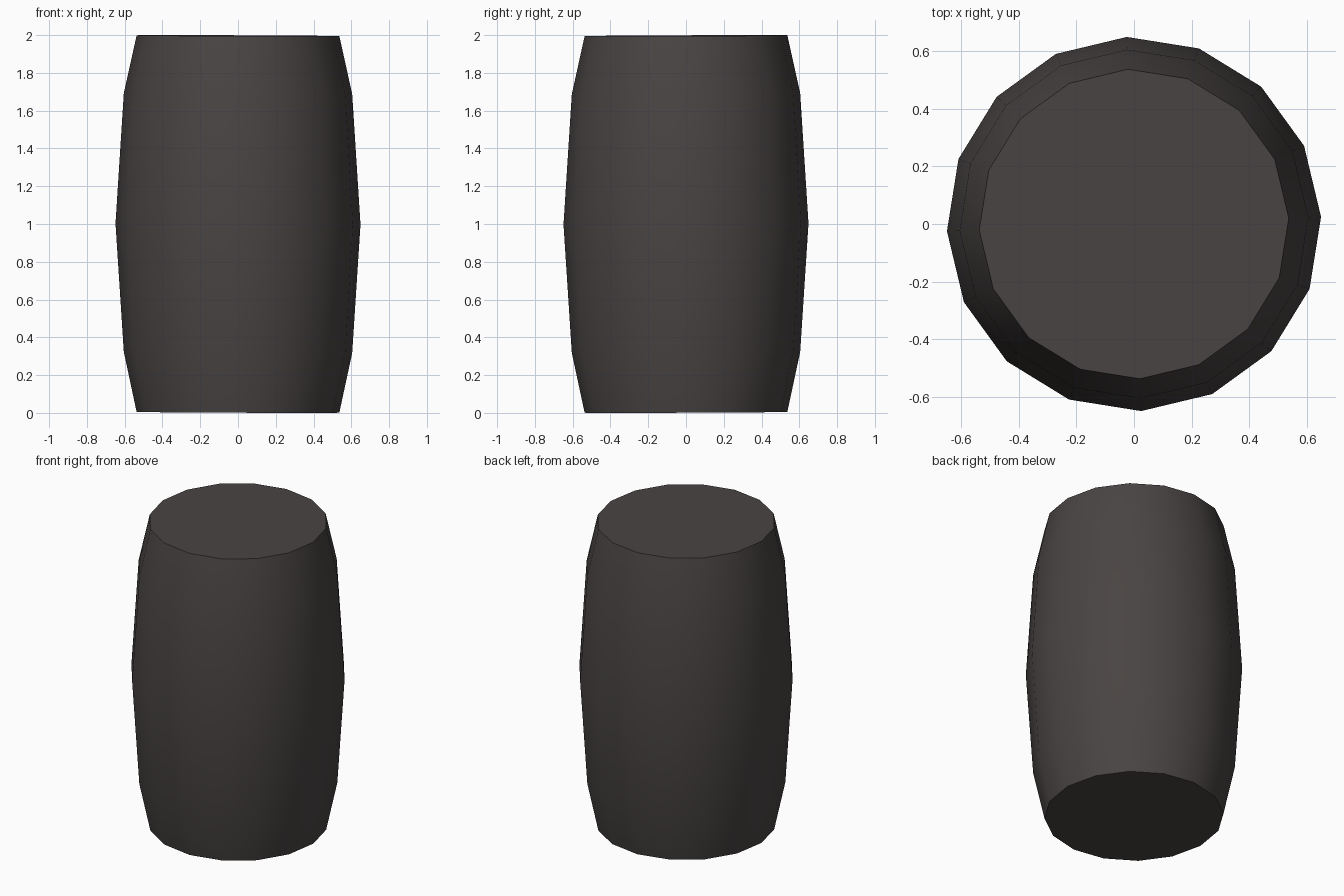
import bpy, bmesh, math

if "Cube" in bpy.data.objects:
    bpy.data.objects.remove(bpy.data.objects["Cube"])

SIDES = 16
TURN = math.radians(2.2)      # slight turn about the vertical axis
TILT = 0.004                  # the ends lean very slightly
PROFILE = [(0.537, 0.003), (0.605, 0.32), (0.649, 1.0), (0.605, 1.69), (0.537, 1.997)]

# Barrel body: stacked rings bridged into staves, capped at both ends
bm = bmesh.new()
rings = []
for r, z in PROFILE:
    ring = []
    for i in range(SIDES):
        a = TURN + 2 * math.pi * i / SIDES
        x, y = r * math.cos(a), r * math.sin(a)
        ring.append(bm.verts.new((x, y, z + TILT * (y - x))))
    rings.append(ring)
for lo, hi in zip(rings, rings[1:]):
    for i in range(SIDES):
        j = (i + 1) % SIDES
        bm.faces.new((lo[i], lo[j], hi[j], hi[i]))
bm.faces.new(rings[-1])
bm.faces.new(rings[0][::-1])
bmesh.ops.recalc_face_normals(bm, faces=bm.faces)

mesh = bpy.data.meshes.new("barrel")
bm.to_mesh(mesh)
bm.free()
barrel = bpy.data.objects.new("barrel", mesh)
bpy.context.collection.objects.link(barrel)

# Single dark warm grey
mat = bpy.data.materials.new("dark warm grey")
mat.diffuse_color = (0.066, 0.058, 0.056, 1)
mat.use_nodes = True
mat.node_tree.nodes["Principled BSDF"].inputs["Base Color"].default_value = mat.diffuse_color
mesh.materials.append(mat)

# Smooth side, crisp rims
bpy.context.view_layer.objects.active = barrel
barrel.select_set(True)
bpy.ops.object.shade_smooth_by_angle(angle=math.radians(35))

# Stand exactly on the ground
zmin = min(v.co.z for v in mesh.vertices)
for v in mesh.vertices:
    v.co.z -= zmin
